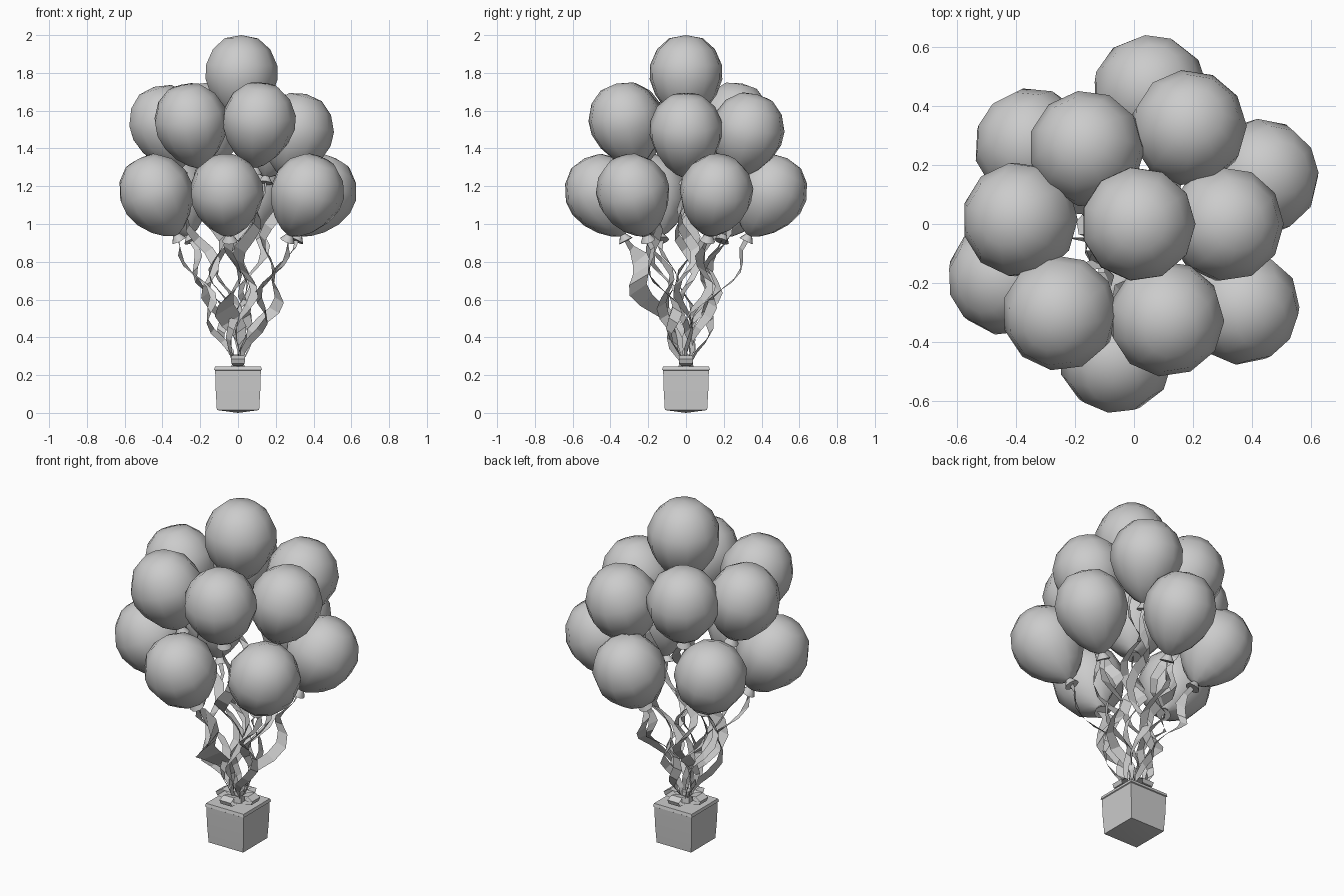
import bpy, bmesh, math
from mathutils import Vector

if "Cube" in bpy.data.objects:
    bpy.data.objects.remove(bpy.data.objects["Cube"])

grey = bpy.data.materials.new("plain_grey")
grey.diffuse_color = (0.6, 0.6, 0.6, 1)
grey.use_nodes = True
grey.node_tree.nodes["Principled BSDF"].inputs["Base Color"].default_value = grey.diffuse_color
HUB = Vector((0, 0, 0.27))          # where all the ribbons meet


def make_object(name, bm, smooth=None):
    mesh = bpy.data.meshes.new(name)
    bm.normal_update()
    bm.to_mesh(mesh)
    bm.free()
    mesh.materials.append(grey)
    ob = bpy.data.objects.new(name, mesh)
    bpy.context.collection.objects.link(ob)
    if smooth:
        bpy.ops.object.select_all(action='DESELECT')
        ob.select_set(True)
        bpy.context.view_layer.objects.active = ob
        bpy.ops.object.shade_smooth_by_angle(angle=math.radians(smooth))
    return ob


def strip(bm, centres, halves):
    """Flat band through the centres, half-width vector at each one."""
    rows = [(bm.verts.new(c - h), bm.verts.new(c + h)) for c, h in zip(centres, halves)]
    for (a, b), (c, d) in zip(rows, rows[1:]):
        bm.faces.new((a, b, d, c))


# Balloon profile: radius, height along the axis, ending in the flared knot
PROFILE = [(0.09, 0.188), (0.155, 0.13), (0.193, 0.045), (0.194, -0.03), (0.165, -0.11),
           (0.115, -0.18), (0.06, -0.228), (0.018, -0.25), (0.04, -0.285)]
SIDES = 11


def balloon(name, centre):
    axis = (centre - HUB).normalized()
    turn = Vector((0, 0, 1)).rotation_difference(axis)
    bm = bmesh.new()
    top = bm.verts.new(centre + axis * 0.205)
    rings = []
    for r, h in PROFILE:
        rings.append([bm.verts.new(centre + turn @ Vector((
            r * math.cos(2 * math.pi * i / SIDES), r * math.sin(2 * math.pi * i / SIDES), h)))
            for i in range(SIDES)])
    for i in range(SIDES):
        j = (i + 1) % SIDES
        bm.faces.new((top, rings[0][i], rings[0][j]))
        for a, b in zip(rings, rings[1:]):
            bm.faces.new((a[i], b[i], b[j], a[j]))
    bm.faces.new(list(reversed(rings[-1])))
    make_object(name, bm, 50)
    return centre - axis * 0.27


def ribbon(name, end, width, phase):
    """Curling band from the gift box up to a balloon knot."""
    out = Vector((end.x, end.y, 0))
    start = HUB + (out.normalized() * 0.025 if out.length > 0.05 else Vector())
    n = max(9, int((end - start).length * 17))
    centres, halves = [], []
    for i in range(n + 1):
        t = i / n
        p = start.lerp(end, t)
        a = phase + t * n * 0.95
        curl = 0.055 * math.sin(math.pi * t) ** 0.8
        centres.append(p + Vector((math.cos(a), math.sin(a), 0)) * curl)
        w = width * (0.3 + 0.7 * min(1, t * 3)) * (0.5 if t > 0.9 else 1) / 2
        b = phase + t * 5
        halves.append(Vector((math.cos(b), math.sin(b), 0.6)).normalized() * w)
    bm = bmesh.new()
    strip(bm, centres, halves)
    make_object(name, bm)


# Balloons: centre x, y, z and ribbon width, in three tiers
BALLOONS = [
    (0.015, 0.0, 1.795, 0.06),
    (-0.16, 0.255, 1.545, 0.06), (0.185, 0.325, 1.49, 0.06), (0.31, 0.0, 1.49, 0.06),
    (0.11, -0.32, 1.545, 0.07), (-0.25, -0.30, 1.54, 0.06), (-0.385, 0.015, 1.53, 0.06),
    (0.055, 0.445, 1.165, 0.06), (0.43, 0.16, 1.165, 0.06), (0.365, -0.28, 1.165, 0.06),
    (-0.06, -0.445, 1.165, 0.12), (-0.435, -0.18, 1.165, 0.06), (-0.345, 0.265, 1.165, 0.06),
]
for k, (x, y, z, w) in enumerate(BALLOONS):
    knot = balloon(f"balloon_{k + 1}", Vector((x, y, z)))
    ribbon(f"ribbon_{k + 1}", knot, w, k * 1.7)

# Gift box: slightly tapered, with a shallow pointed base
bm = bmesh.new()
levels = [(0.112, 0.015), (0.118, 0.12), (0.121, 0.225), (0.126, 0.228), (0.122, 0.245)]
rings = [[bm.verts.new((sx * h, sy * h, z)) for sx, sy in ((-1, -1), (1, -1), (1, 1), (-1, 1))]
         for h, z in levels]
base = bm.verts.new((0, 0, 0))
for i in range(4):
    j = (i + 1) % 4
    bm.faces.new((base, rings[0][j], rings[0][i]))
    for a, b in zip(rings, rings[1:]):
        bm.faces.new((a[i], a[j], b[j], b[i]))
bm.faces.new(rings[-1])
make_object("gift_box", bm, 30)

# Bow: four ribbon loops on the lid
for k in range(4):
    a = math.pi / 2 * k
    out, side = Vector((math.cos(a), math.sin(a), 0)), Vector((-math.sin(a), math.cos(a), 0))
    loop = [(0.0, 0.25), (0.06, 0.248), (0.11, 0.262), (0.118, 0.285), (0.085, 0.303),
            (0.04, 0.295), (0.0, 0.262)]
    wide = [0.012, 0.025, 0.035, 0.038, 0.035, 0.025, 0.012]
    bm = bmesh.new()
    strip(bm, [out * r + Vector((0, 0, z)) for r, z in loop], [side * w for w in wide])
    make_object(f"bow_loop_{k + 1}", bm)

# Bow knot
bm = bmesh.new()
bmesh.ops.create_cone(bm, cap_ends=True, segments=6, radius1=0.04, radius2=0.03, depth=0.07)
bmesh.ops.translate(bm, verts=bm.verts, vec=(0, 0, 0.275))
make_object("bow_knot", bm)
